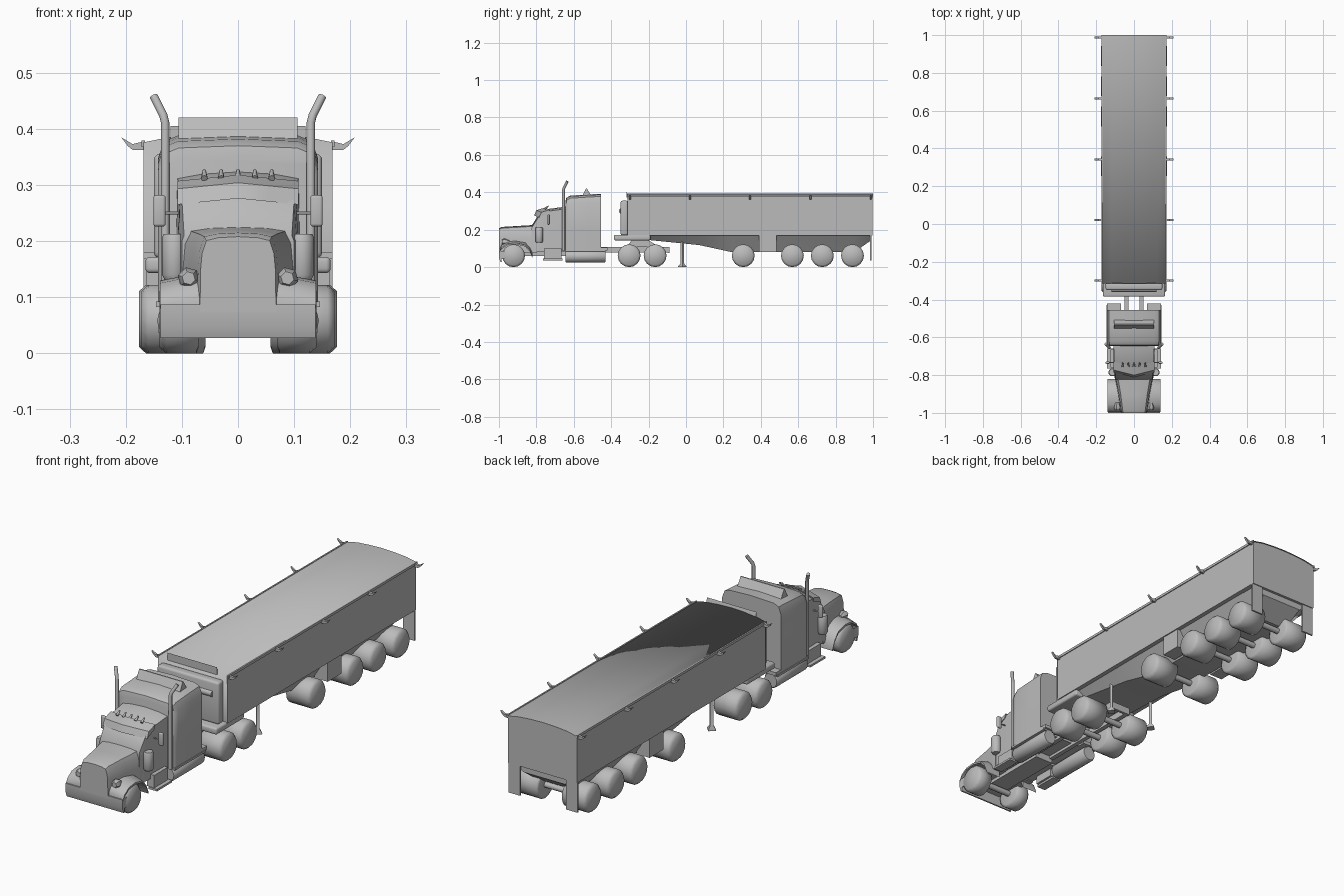
import bpy, bmesh, math
from mathutils import Vector

if "Cube" in bpy.data.objects:
    bpy.data.objects.remove(bpy.data.objects["Cube"])

GREY = (0.5, 0.5, 0.5, 1)
mat = bpy.data.materials.new("plain grey")
mat.use_nodes = True
mat.diffuse_color = GREY
mat.node_tree.nodes["Principled BSDF"].inputs["Base Color"].default_value = GREY


def finish(name, bm, angle=35):
    bmesh.ops.recalc_face_normals(bm, faces=bm.faces)
    me = bpy.data.meshes.new(name)
    bm.to_mesh(me)
    bm.free()
    me.materials.append(mat)
    ob = bpy.data.objects.new(name, me)
    bpy.context.collection.objects.link(ob)
    bpy.ops.object.select_all(action='DESELECT')
    ob.select_set(True)
    bpy.context.view_layer.objects.active = ob
    bpy.ops.object.shade_smooth_by_angle(angle=math.radians(angle))
    return ob


def loft(name, rings, angle=35, caps=True, closed=True):
    """Skin a list of equal-length point rings."""
    bm = bmesh.new()
    vs = [[bm.verts.new(p) for p in r] for r in rings]
    n = len(vs[0])
    for a, b in zip(vs, vs[1:]):
        for i in range(n if closed else n - 1):
            j = (i + 1) % n
            bm.faces.new((a[i], a[j], b[j], b[i]))
    if caps:
        bm.faces.new(vs[0])
        bm.faces.new(vs[-1])
    return finish(name, bm, angle)


def section(y, half):
    """Symmetric cross-section across x; half runs from the centre top down."""
    return [(x, y, z) for x, z in half] + [(-x, y, z) for x, z in reversed(half) if x > 0]


def box(name, x, y, z, bevel=0):
    bm = bmesh.new()
    bmesh.ops.create_cube(bm, size=1)
    for v in bm.verts:
        v.co = [(a + b) / 2 + c * (b - a) for c, (a, b) in zip(v.co, (x, y, z))]
    if bevel:
        bmesh.ops.bevel(bm, geom=bm.edges[:], offset=bevel, segments=3, affect='EDGES', profile=0.5)
    return finish(name, bm)


def side_profile(name, pts, x0, x1, angle=35):
    """Extrude a (y, z) outline across x."""
    return loft(name, [[(x, y, z) for y, z in pts] for x in (x0, x1)], angle)


def tube(name, path, radii, sides=12, angle=50):
    rings = []
    path = [Vector(p) for p in path]
    for i, p in enumerate(path):
        d = (path[min(i + 1, len(path) - 1)] - path[max(i - 1, 0)]).normalized()
        u = d.orthogonal().normalized() if abs(d.y) > 0.9 else d.cross(Vector((0, 1, 0))).normalized()
        w = d.cross(u)
        rings.append([p + radii[i] * (math.cos(t) * u + math.sin(t) * w)
                      for t in (math.tau * k / sides for k in range(sides))])
    return loft(name, rings, angle)


# Trailer body, with a gently arched roof
arch = [(0, .393), (.06, .391), (.12, .386), (.168, .376)]
loft("trailer_body", [section(y, [(x, z - .003) for x, z in arch] + [(.168, .168)]) for y in (-.312, .997)])
top = [(-x, z) for x, z in reversed(arch[1:])] + arch
loft("roof_sheet", [[(x, -.315, .18) for x, z in top], [(x, -.315, z) for x, z in top],
                    [(x, 1, z) for x, z in top]], 180, False, False)
side_profile("roof_front_lip", [(-.318, .372), (-.318, .405), (-.308, .372)], -.12, .12)
for s, side in ((1, "left"), (-1, "right")):
    box("top_rail_" + side, sorted((s * .166, s * .172)), (-.315, 1), (.368, .379))

# Sloping belly under the body
loft("trailer_belly", [section(y, [(0, .17), (wt, .17), (wb, zb), (0, zb)]) for y, wt, wb, zb in
                       ((-.2, .15, .12, .145), (.07, .15, .1, .118), (.245, .15, .09, .08),
                        (.9, .15, .09, .08), (.985, .15, .1, .14))])
box("coupler_deck", (-.165, .165), (-.385, -.19), (.143, .172), .008)
box("trailer_front_post", (-.15, .15), (-.35, -.31), (.17, .355), .01)
tube("tarp_roller", [(-.12, -.345, .3), (.12, -.345, .3)], [.014] * 2)


# Wheels, softly rounded
def wheel(name, s, y, x0, x1):
    tube(name, [(s * x, y, .061) for x in (x0, x0 + .004, x1 - .012, x1)],
         [.05, .061, .061, .05], 16, 180)


for s, side in ((1, "left"), (-1, "right")):
    wheel("front_wheel_" + side, s, -.922, .07, .14)
    for i, y in enumerate((-.304, -.165)):
        wheel(f"drive_wheel_{i}_{side}", s, y, .058, .172)
    for i, y in enumerate((.306, .569, .729, .89)):
        wheel(f"trailer_wheel_{i}_{side}", s, y, .058, .176)
for i, y in enumerate((-.922, -.304, -.165, .306, .569, .729, .89)):
    tube(f"axle_{i}", [(-.1, y, .061), (.1, y, .061)], [.013] * 2, 8)

# Tractor frame and fifth wheel
for s, side in ((1, "left"), (-1, "right")):
    box("frame_rail_" + side, sorted((s * .03, s * .05)), (-.93, -.09), (.078, .107))
side_profile("fifth_wheel", [(-.32, .107), (-.29, .143), (-.2, .143), (-.14, .107)], -.06, .06)
box("frame_end", (-.05, .05), (-.1, -.088), (.075, .107))
box("engine_pan", (-.045, .045), (-.9, -.6), (.06, .12))

# Sleeper, roof rounded toward the sides
loft("sleeper", [section(y, [(0, zt), (w * .75, zt - .004), (w * .92, zt - .014), (w, zt - .045),
                             (w, .2), (w, .09), (0, .09)])
                 for y, w, zt in ((-.645, .136, .35), (-.64, .141, .37), (-.62, .143, .382),
                                  (-.53, .143, .388), (-.455, .143, .392))], 40)
side_profile("roof_spoiler", [(-.555, .38), (-.535, .42), (-.53, .42), (-.505, .38)], -.106, .106)

# Cab with raked windshield and visor
loft("cab", [section(y, [(0, zt), (wt * .6, zt - .004), (wt, zt - .012), (w, .2), (w, .08), (0, .08)])
             for y, wt, w, zt in ((-.825, .096, .1, .222), (-.785, .1, .105, .285),
                                  (-.76, .103, .107, .308), (-.64, .108, .11, .324))], 40)
loft("sun_visor", [[(x, y + .25 * abs(x), z - .4 * abs(x) * .25) for y, z in
                    ((-.812, .276), (-.8, .304), (-.755, .318), (-.76, .3))]
                   for x in (-.108, -.055, 0, .055, .108)], 40)
for x in (-.06, -.03, 0, .03, .06):
    tube("roof_lamp", [(x, -.755, .312), (x, -.735, .326)], [.006, .003], 8)

# Tapered hood with rounded shoulders and grille
loft("hood", [section(y, [(0, zt), (w * .55, zt - .002), (w * .88, zt - .007), (w, zt - .03),
                          (w * 1.04, .15), (w * 1.06, .075), (0, .075)])
              for y, w, zt in ((-1, .064, .208), (-.985, .068, .215), (-.9, .08, .22), (-.8, .099, .226))], 40)
side_profile("bumper", [(-1, .087), (-1, .05), (-.992, .027), (-.985, .027), (-.988, .087)], -.138, .138)

# Parts mirrored on both sides of the tractor
for s, side in ((1, "left"), (-1, "right")):
    # Fender arching over the front wheel
    arc = [(-.995, .088, .1), (-.985, .105, .122), (-.955, .125, .138), (-.91, .13, .142),
           (-.86, .118, .135), (-.835, .09, .11), (-.82, .055, .08)]
    loft("fender_" + side, [[(s * .065, y, zi), (s * .105, y, zi - .006), (s * .139, y, zo),
                             (s * .139, y, zo - .008), (s * .065, y, zo - .008)]
                            for y, zo, zi in arc], 50)
    box("bumper_return_" + side, sorted((s * .134, s * .138)), (-.995, -.965), (.045, .087))
    tube("headlight_" + side, [(s * .088, y, .134) for y in (-.985, -.972, -.945)], [.012, .02, .009], 6)
    tube("air_cleaner_" + side, [(s * .114, -.785, z) for z in (.132, .14, .206, .213)],
         [.017, .0215, .0215, .018], 14)
    tube("exhaust_" + side, [(s * .13, -.655, .09), (s * .13, -.655, .412), (s * .133, -.652, .424),
                             (s * .15, -.635, .458)], [.0075] * 4)
    box("mirror_" + side, sorted((s * .129, s * .151)), (-.74, -.728), (.226, .282), .005)
    tube("mirror_arm_" + side, [(s * .105, -.734, .25), (s * .135, -.734, .25)], [.003] * 2, 6)
    # Fuel tank, steps and rear fairings
    tube("fuel_tank_" + side, [(s * .11, y, .058) for y in (-.645, -.64, -.437, -.43)],
         [.03, .034, .034, .03], 16)
    box("tank_step_" + side, sorted((s * .1, s * .146)), (-.645, -.43), (.083, .092))
    box("step_box_" + side, sorted((s * .09, s * .125)), (-.76, -.665), (.045, .1))
    box("lower_step_" + side, sorted((s * .1, s * .142)), (-.765, -.66), (.036, .045))
    box("sleeper_fairing_" + side, sorted((s * .07, s * .143)), (-.455, -.42), (.09, .105))

    # Landing leg with flared foot
    tube("landing_leg_" + side, [(s * .11, -.02, z) for z in (0, .004, .02, .17)],
         [.022, .022, .009, .009], 4, 30)
    # Side locker and rear flaps of the trailer
    box("side_locker_" + side, sorted((s * .1, s * .163)), (.39, .485), (.082, .17))
    box("rear_flap_" + side, sorted((s * .112, s * .168)), (.985, .993), (.036, .17))
    # Tarp hooks along the top rail
    for i, y in enumerate((-.3, .022, .342, .665, .988)):
        outline = [(.166, .362), (.187, .362), (.196, .369), (.208, .385), (.188, .373), (.166, .378)]
        loft(f"tarp_hook_{i}_{side}", [[(s * x, y + d, z) for x, z in outline] for d in (-.005, .005)])
